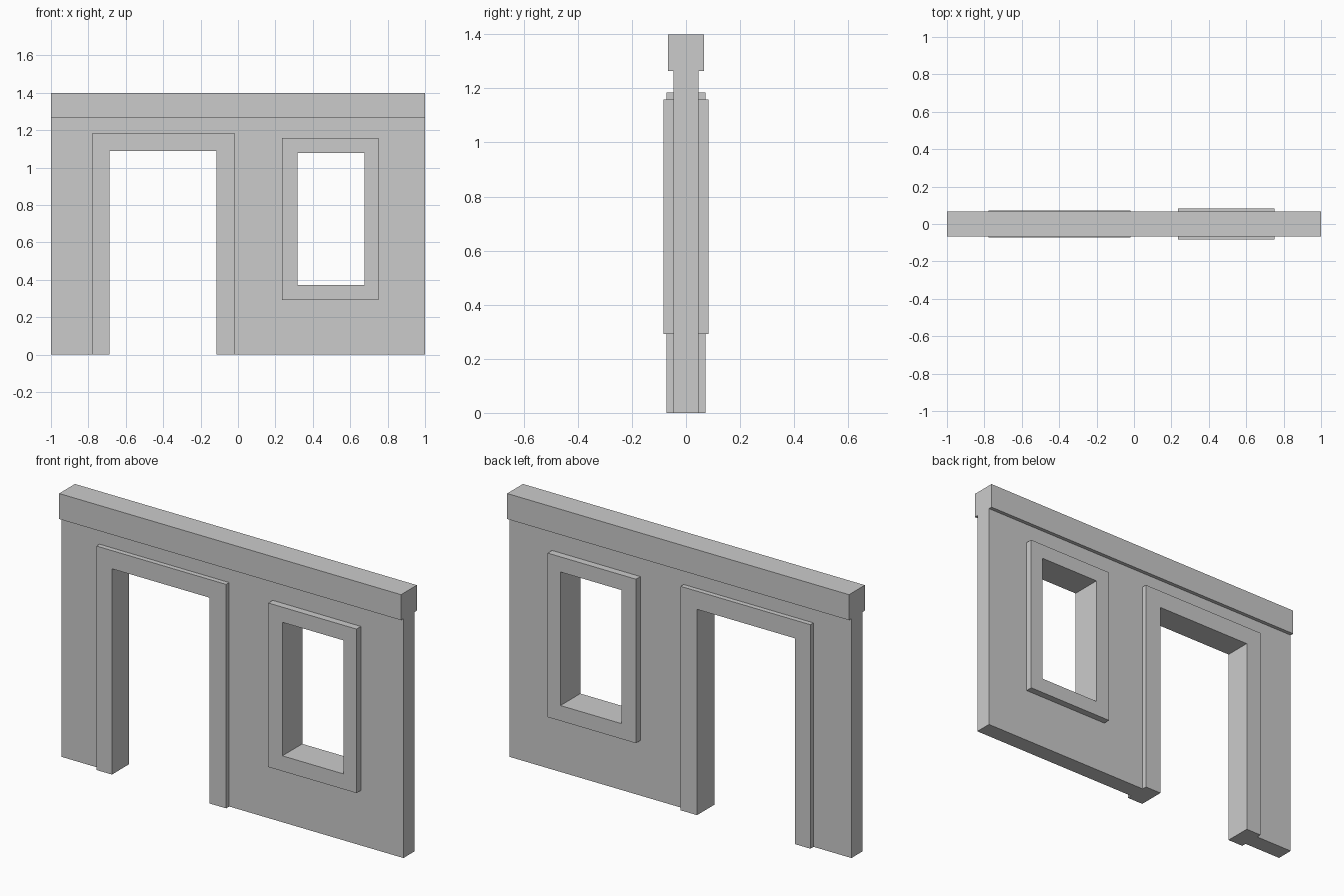
import bpy, bmesh
from math import pi
from mathutils import Matrix

if "Cube" in bpy.data.objects:
    bpy.data.objects.remove(bpy.data.objects["Cube"])

Z_TOP, Z_BEAM = 1.40, 1.265
DOOR_OUT = (-0.778, -0.019, 1.184)       # left, right, top
DOOR_IN = (-0.687, -0.115, 1.088)
WIN_OUT = (0.235, 0.751, 0.291, 1.158)   # left, right, bottom, top
WIN_IN = (0.318, 0.676, 0.372, 1.078)


def rect(x0, x1, z0, z1):
    return [(x0, z0), (x1, z0), (x1, z1), (x0, z1)]


def arch(x0, x1, top, door):
    """Outline standing on the ground with a doorway notched out."""
    d0, d1, dt = door
    return [(x0, 0), (d0, 0), (d0, dt), (d1, dt), (d1, 0),
            (x1, 0), (x1, top), (x0, top)]


def slab(name, half_depth, *loops):
    """Extrude front-view loops (later loops are holes) both ways along y."""
    curve = bpy.data.curves.new(name + "_profile", 'CURVE')
    curve.dimensions = '2D'
    curve.fill_mode = 'BOTH'
    curve.extrude = half_depth
    for pts in loops:
        spline = curve.splines.new('POLY')
        spline.points.add(len(pts) - 1)
        for p, (x, z) in zip(spline.points, pts):
            p.co = (x, z, 0, 1)
        spline.use_cyclic_u = True
    temp = bpy.data.objects.new(name + "_profile", curve)
    mesh = bpy.data.meshes.new_from_object(temp)
    bpy.data.objects.remove(temp)
    bpy.data.curves.remove(curve)

    # Weld caps to sides, stand upright, flat shade
    bm = bmesh.new()
    bm.from_mesh(mesh)
    bmesh.ops.remove_doubles(bm, verts=bm.verts, dist=1e-4)
    bm.transform(Matrix.Rotation(pi / 2, 4, 'X'))
    bmesh.ops.recalc_face_normals(bm, faces=bm.faces)
    for f in bm.faces:
        f.smooth = False
    bm.to_mesh(mesh)
    bm.free()
    mesh.name = name
    obj = bpy.data.objects.new(name, mesh)
    bpy.context.collection.objects.link(obj)
    return obj


# Wall panel, cut out around the door and window frames
slab("wall", 0.046, arch(-1, 1, Z_BEAM, DOOR_OUT), rect(*WIN_OUT))

# Door frame lining the doorway
slab("door_frame", 0.072, arch(*DOOR_OUT, DOOR_IN))

# Window frame, the thickest trim
slab("window_frame", 0.083, rect(*WIN_OUT), rect(*WIN_IN))

# Beam along the top
slab("top_beam", 0.066, rect(-1, 1, Z_BEAM, Z_TOP))
